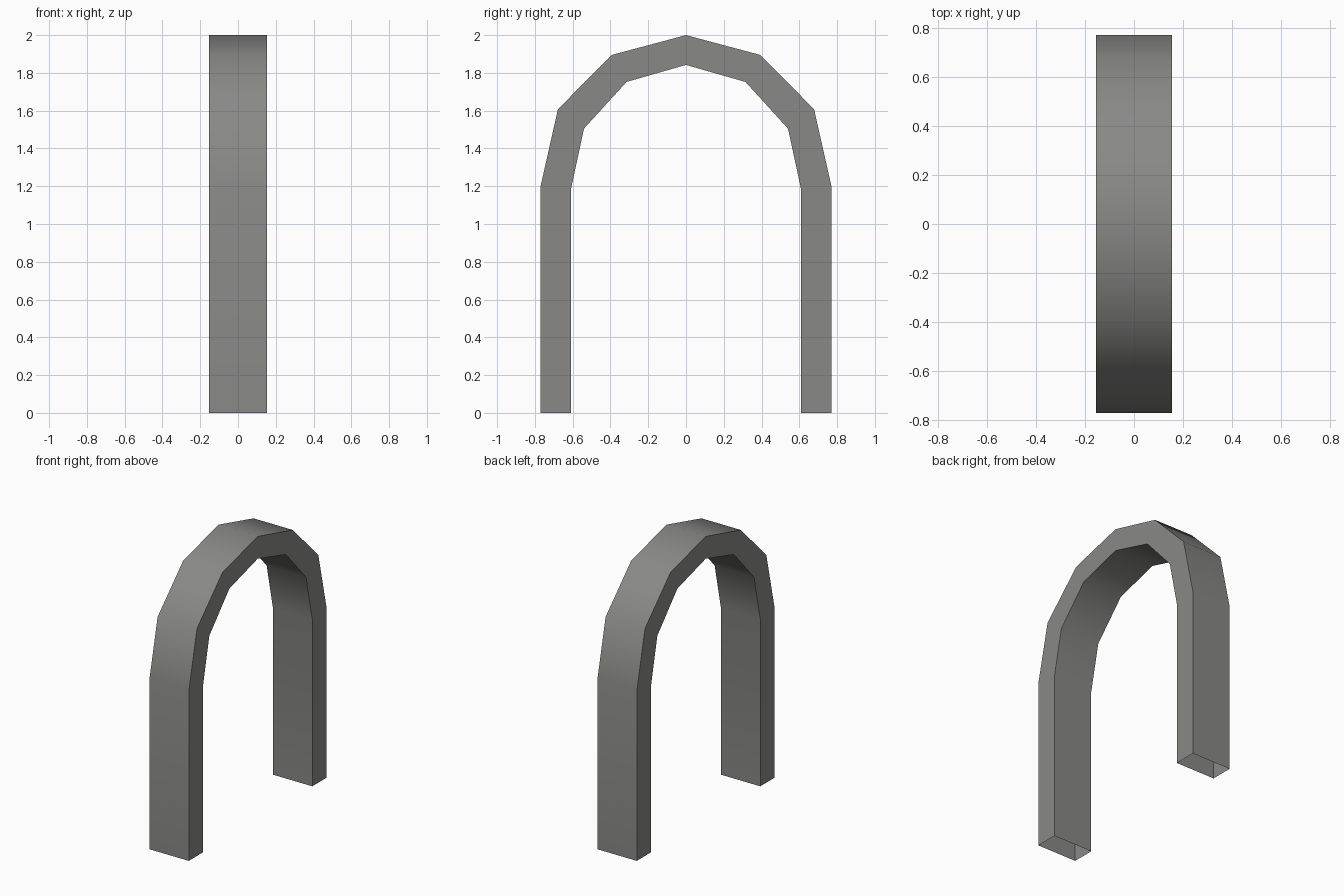
import bpy
import bmesh
from math import radians

cube = bpy.data.objects.get("Cube")
if cube:
    bpy.data.objects.remove(cube, do_unlink=True)

HALF_WIDTH = 0.154

# Half profiles of the arch as (y, z), from the foot to the crown
OUTER = [(0.77, 0), (0.77, 1.2), (0.678, 1.608), (0.393, 1.895), (0, 2)]
INNER = [(0.61, 0), (0.61, 1.18), (0.54, 1.505), (0.315, 1.752), (0, 1.842)]


def mirrored(half):
    """Complete a half profile across the crown."""
    return half + [(-y, z) for y, z in reversed(half[:-1])]


# Grey stone material
stone = bpy.data.materials.new("stone grey")
stone.use_nodes = True
colour = (0.25, 0.25, 0.24, 1)
stone.diffuse_color = colour
stone.node_tree.nodes["Principled BSDF"].inputs["Base Color"].default_value = colour

# Four-sided tube swept over the arch, with open feet
bm = bmesh.new()
rings = []
for (yo, zo), (yi, zi) in zip(mirrored(OUTER), mirrored(INNER)):
    corners = [(-HALF_WIDTH, yo, zo), (HALF_WIDTH, yo, zo),
               (HALF_WIDTH, yi, zi), (-HALF_WIDTH, yi, zi)]
    rings.append([bm.verts.new(c) for c in corners])
for a, b in zip(rings, rings[1:]):
    for i in range(4):
        j = (i + 1) % 4
        bm.faces.new((a[i], a[j], b[j], b[i]))
bmesh.ops.recalc_face_normals(bm, faces=bm.faces)

mesh = bpy.data.meshes.new("arch")
bm.to_mesh(mesh)
bm.free()
mesh.materials.append(stone)
arch = bpy.data.objects.new("arch", mesh)
bpy.context.collection.objects.link(arch)

# Smooth along the bend, sharp along the long edges
bpy.ops.object.select_all(action="DESELECT")
arch.select_set(True)
bpy.context.view_layer.objects.active = arch
bpy.ops.object.shade_smooth_by_angle(angle=radians(45))
